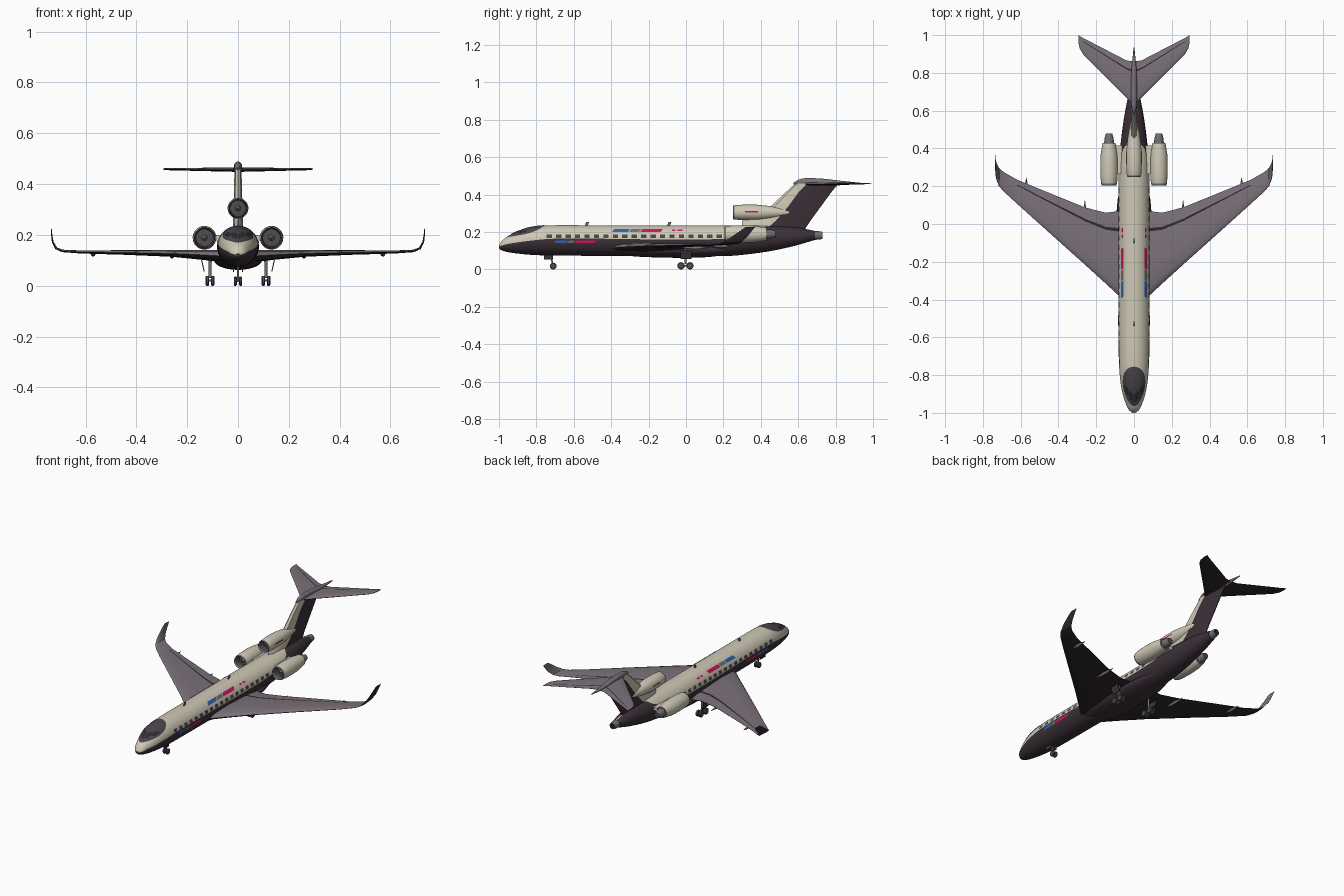
import bpy, bmesh, math
from mathutils import Vector
from math import sin, cos, pi, asin

if "Cube" in bpy.data.objects:
    bpy.data.objects.remove(bpy.data.objects["Cube"])

def mat(name, r, g, b):
    m = bpy.data.materials.new(name)
    m.diffuse_color = (r, g, b, 1)
    m.use_nodes = True
    m.node_tree.nodes["Principled BSDF"].inputs["Base Color"].default_value = m.diffuse_color
    return m

CREAM = mat("cream", .62, .58, .46)
PLUM = mat("dark_plum", .045, .03, .04)
GREY = mat("wing_grey", .2, .165, .195)
BLACK = mat("underside_black", .028, .021, .027)
GLASS = mat("window_grey", .065, .06, .068)
METAL = mat("metal_grey", .16, .16, .17)
TYRE = mat("tyre_grey", .075, .072, .078)
BLUE = mat("blue", .03, .12, .5)
PINK = mat("magenta", .6, .008, .11)

def mesh(name, verts, faces, mats, idx, outward=False):
    me = bpy.data.meshes.new(name)
    me.from_pydata(verts, [], faces)
    for m in mats:
        me.materials.append(m)
    me.polygons.foreach_set("material_index", idx)
    bm = bmesh.new()
    bm.from_mesh(me)
    bm.normal_update()
    if outward:  # open plates: turn faces away from the body axis
        for f in bm.faces:
            c = f.calc_center_median()
            if f.normal.dot(c - Vector((0, c.y, .154))) < 0:
                f.normal_flip()
    else:
        bmesh.ops.recalc_face_normals(bm, faces=bm.faces)
    bm.to_mesh(me)
    bm.free()
    ob = bpy.data.objects.new(name, me)
    bpy.context.collection.objects.link(ob)
    return ob

def loft(name, rings, mats, fm=lambda i, j: 0):
    n = len(rings[0])
    verts = [p for r in rings for p in r]
    faces, idx = [], []
    for i in range(len(rings) - 1):
        for j in range(n):
            k = (j + 1) % n
            faces.append((i*n + j, i*n + k, (i+1)*n + k, (i+1)*n + j))
            idx.append(fm(i, j))
    faces += [tuple(range(n)), tuple(range(len(verts) - n, len(verts)))]
    idx += [fm(0, 0), fm(len(rings) - 2, 0)]
    return mesh(name, verts, faces, mats, idx)

def rev(name, prof, c, mats, rows=None, axis="y", n=28):
    """Turned part: prof holds (position along axis, radius)."""
    rings = []
    for p, r in prof:
        ring = []
        for k in range(n):
            u, v = r*cos(2*pi*k/n), r*sin(2*pi*k/n)
            o = {"y": (u, p, v), "x": (p, u, v), "z": (u, v, p)}[axis]
            ring.append((c[0]+o[0], c[1]+o[1], c[2]+o[2]))
        rings.append(ring)
    return loft(name, rings, mats, lambda i, j: rows[i] if rows else 0)

def box(name, c, s, m, lean=(0, 0)):
    rings = []
    for z in (-1, 1):
        rings.append([(c[0] + a*s[0]/2 + z*lean[0], c[1] + b*s[1]/2 + z*lean[1], c[2] + z*s[2]/2)
                      for a, b in ((-1, -1), (1, -1), (1, 1), (-1, 1))])
    return loft(name, rings, [m])

def curve(st, y):
    """Smooth interpolation of a station table."""
    y = min(max(y, st[0][0]), st[-1][0])
    i = max(k for k in range(len(st) - 1) if st[k][0] <= y)
    a, b = st[i], st[i+1]
    p, q = st[max(i-1, 0)], st[min(i+2, len(st)-1)]
    h = b[0] - a[0]
    t = (y - a[0]) / h
    out = []
    for k in range(1, len(a)):
        m0 = (b[k]-p[k]) / (b[0]-p[0]) * h
        m1 = (q[k]-a[k]) / (q[0]-a[0]) * h
        out.append((2*t**3-3*t*t+1)*a[k] + (t**3-2*t*t+t)*m0 + (3*t*t-2*t**3)*b[k] + (t**3-t*t)*m1)
    return out

# fuselage stations: y, top, bottom, half width
BODY = [(-1, .128, .112, .008), (-.985, .152, .102, .027), (-.95, .177, .092, .044), (-.9, .203, .085, .06),
        (-.84, .224, .079, .071), (-.75, .235, .075, .079), (-.5, .236, .073, .082), (.2, .236, .071, .082),
        (.32, .236, .08, .08), (.45, .234, .098, .068), (.58, .226, .126, .05), (.69, .206, .158, .028)]
PAINT = [(-1, .122), (-.95, .137), (-.75, .162), (-.6, .165), (.24, .165), (.4, .21), (.46, .25), (.7, .26)]

def hull(name, st, paint, mats, steps):
    rings = []
    for s in range(steps + 1):
        y = st[0][0] + (st[-1][0] - st[0][0]) * (s/steps)**1.3
        t, b, w = curve(st, y)
        zc, rz = (t+b)/2, (t-b)/2
        a0 = asin(min(max((curve(paint, y)[0] - zc)/rz, -.98), .995))
        angs = [-pi/2 + (a0+pi/2)*i/12 for i in range(13)] + [a0 + (pi/2-a0)*i/10 for i in range(1, 11)]
        angs += [pi - a for a in reversed(angs[1:-1])]
        rings.append([(w*cos(a), y, zc + rz*sin(a)) for a in angs])
    return loft(name, rings, mats, lambda i, j: 1 if j < 12 or j >= 32 else 0)

hull("fuselage", BODY, PAINT, [CREAM, PLUM], 90)
hull("belly_fairing", [(-.42, .12, .09, .05), (-.25, .14, .068, .088), (.1, .14, .065, .09), (.28, .12, .09, .05)],
     [(-1, .5), (1, .5)], [PLUM, PLUM], 24)
rev("tail_exhaust", [(.685, .024), (.715, .022), (.73, .019), (.73, .013), (.715, .012)], (0, 0, .182), [METAL, BLACK], [0, 0, 0, 1])

# painted plates that follow the fuselage
def skin(y, a, off=.0015):
    t, b, w = curve(BODY, y)
    return ((w+off)*cos(a), y, (t+b)/2 + ((t-b)/2+off)*sin(a))

def plates(name, items, m, nu=4, nv=3):
    """items: (y0, y1, z0, z1, shear), repeated on both sides."""
    verts, faces = [], []
    for y0, y1, z0, z1, sh in items:
        for side in (0, 1):
            o = len(verts)
            for u in range(nu+1):
                for v in range(nv+1):
                    y = y0 + (y1-y0)*u/nu + sh*v/nv
                    t, b, w = curve(BODY, y)
                    a = asin((z0 + (z1-z0)*v/nv - (t+b)/2) / ((t-b)/2))
                    verts.append(skin(y, pi - a if side else a))
            for u in range(nu):
                for v in range(nv):
                    k = o + u*(nv+1) + v
                    faces.append((k, k+1, k+nv+2, k+nv+1))
    mesh(name, verts, faces, [m], [0]*len(faces), True)

plates("cabin_windows", [(y, y+.028, .167, .186, 0) for y in [-.745 + .0505*i for i in range(19)]], GLASS)
plates("blue_stripes", [(-.395, -.31, .2, .216, .012), (-.705, -.64, .141, .155, .01)], BLUE)
plates("grey_stripes", [(-.305, -.25, .2, .216, .012), (-.635, -.605, .141, .155, .01)], METAL)
plates("magenta_stripes", [(-.245, -.135, .2, .216, .012), (-.6, -.49, .141, .155, .01),
                           (-.075, -.055, .204, .212, 0), (-.045, -.02, .204, .212, 0)], PINK)

# cockpit mask: rounded patch over the nose, with darker panes
verts, faces, R, N = [], [], 8, 32
for r in range(R+1):
    for k in range(N):
        t = 2*pi*k/N
        verts.append(skin(-.86 + .105*r/R*sin(t), pi/2 + .98*r/R*cos(t), .002))
for r in range(R):
    for k in range(N):
        q = (k+1) % N
        faces.append((r*N+k, r*N+q, (r+1)*N+q, (r+1)*N+k))
mesh("cockpit_mask", verts, faces, [GLASS], [0]*len(faces), True)
verts, faces = [], []
for a0, a1, y0, y1 in ((.04, .42, -.945, -.9), (.47, .78, -.91, -.87)):
    for s in (-1, 1):
        o = len(verts)
        for u in range(5):
            for v in range(5):
                verts.append(skin(y0 + (y1-y0)*v/4 + .02*u/4, pi/2 + s*(a0 + (a1-a0)*u/4), .0035))
        faces += [(o+u*5+v, o+u*5+v+1, o+u*5+v+6, o+u*5+v+5) for u in range(4) for v in range(4)]
mesh("cockpit_panes", verts, faces, [BLACK], [0]*len(faces), True)

# lifting surfaces: x, leading y, trailing y, z, thickness, cant
FOIL = [(0, 0), (.02, .2), (.1, .4), (.35, .5), (.76, .27), (.8, .23), (1, .03)]
FOIL += [(c, -h) for c, h in reversed(FOIL[1:])]
def surface(name, secs, side, last):
    rings = [[(side*(x - sin(a)*h*t), y0 + (y1-y0)*c, z + cos(a)*h*t) for c, h in FOIL]
             for x, y0, y1, z, t, a in secs]
    loft(name, rings, [GREY, BLACK], lambda i, j: 1 if j >= 6 or (j == 4 and i < last) else 0)

WING = [(.04, -.42, .075, .116, .05, 0), (.08, -.38, .068, .118, .046, 0), (.15, -.315, .06, .122, .038, 0),
        (.26, -.215, .088, .127, .026, 0), (.45, -.045, .165, .131, .018, 0), (.62, .108, .235, .133, .012, 0),
        (.69, .172, .275, .137, .01, .25), (.715, .2, .297, .147, .009, .8), (.729, .24, .325, .172, .007, 1.3),
        (.733, .28, .348, .2, .005, 1.5), (.735, .318, .368, .226, .003, 1.55)]
STAB = [(0, .62, .86, .457, .018, 0), (.04, .67, .866, .457, .016, 0), (.27, .9, .985, .459, .009, 0),
        (.288, .93, .996, .459, .007, 0), (.295, .965, 1, .459, .003, 0)]
for s, side in ((1, "right"), (-1, "left")):
    surface(side + "_wing", WING, s, 5)
    surface(side + "_tailplane", STAB, s, 2)
    # flap track fairings
    for x, y, z, l in ((.26, .05, .116, .075), (.57, .19, .124, .055)):
        rev(side + "_flap_fairing", [(-l, .001), (-l*.5, .007), (0, .009), (l*.5, .006), (l, .001)], (s*x, y, z), [GREY], n=10)
    # side engine with pylon
    c = (s*.132, 0, .189)
    rev(side + "_engine", [(.25, .004), (.25, .034), (.215, .035), (.205, .039), (.215, .042), (.25, .0455), (.31, .0465),
        (.37, .044), (.43, .034), (.43, .026), (.455, .024), (.478, .017), (.478, .008)], c,
        [CREAM, METAL, TYRE], [2, 2, 1, 1, 0, 0, 0, 0, 1, 1, 1, 2])
    rev(side + "_spinner", [(.222, .001), (.235, .008), (.252, .012)], c, [METAL], n=16)
    box(side + "_engine_pylon", (s*.078, .34, .189), (.05, .15, .02), CREAM)
    # main landing gear
    box(side + "_gear_door", (s*.138, 0, .078), (.004, .06, .045), PLUM, (s*.005, 0))
    rev(side + "_main_leg", [(.03, .006), (.12, .007)], (s*.11, -.003, 0), [METAL], axis="z", n=12)
    box(side + "_bogie", (s*.11, -.003, .021), (.007, .055, .008), METAL)
    for y in (-.027, .021):
        for dx in (-.0105, .0105):
            rev(side + "_main_wheel", [(-.007, .009), (-.007, .016), (-.004, .0195), (.004, .0195), (.007, .016), (.007, .009)],
                (s*.11 + dx, y, .0195), [METAL, TYRE], [1]*5, "x", 20)
    rev(side + "_nose_wheel", [(-.006, .008), (-.006, .015), (-.003, .018), (.003, .018), (.006, .015), (.006, .008)],
        (s*.01, -.71, .018), [METAL, TYRE], [1]*5, "x", 20)
    box(side + "_nose_gear_door", (s*.018, -.735, .066), (.003, .05, .024), PLUM)
    box(side + "_engine_stripe", (s*.0405, .35, .308), (.002, .07, .007), PINK)

box("nose_leg", (0, -.718, .05), (.009, .009, .065), METAL, (0, -.008))
box("nose_axle", (0, -.71, .018), (.02, .006, .006), METAL)

# centre engine fading into the fin
rev("centre_engine", [(.3, .003), (.3, .031), (.26, .032), (.25, .035), (.258, .038), (.3, .041), (.38, .041),
    (.45, .034), (.52, .022), (.58, .012)], (0, 0, .305), [CREAM, METAL, TYRE], [2, 2, 1, 1, 0, 0, 0, 0, 0])
rev("centre_spinner", [(.27, .001), (.285, .008), (.302, .011)], (0, 0, .305), [METAL], n=16)

# fin: z, leading y, paint line y, trailing y, half thickness
FIN = [(.19, .3, .4, .62, .02), (.26, .3, .48, .665, .019), (.335, .45, .545, .72, .017),
       (.41, .53, .6, .775, .015), (.465, .59, .655, .82, .014)]
rings = []
for z, l, b, t, h in FIN:
    half = [(l+.2*(b-l), .7*h), (b, h), ((b+t)/2, .8*h), (t, .002)]
    rings.append([(0, l, z)] + [(x, y, z) for y, x in half] + [(-x, y, z) for y, x in reversed(half)])
loft("fin", rings, [CREAM, PLUM], lambda i, j: 1 if 2 <= j <= 6 else 0)

# fairing on top of the fin, and roof antennas
hull("fin_cap", [(.575, .465, .455, .003), (.62, .486, .45, .014), (.72, .486, .449, .016), (.82, .475, .45, .013),
                 (.935, .463, .457, .002)], [(0, .4), (1, .4)], [GREY, GREY], 20)
for y in (-.53, -.09):
    box("roof_antenna", (0, y, .243), (.004, .016, .022), METAL, (0, .005))

bpy.ops.object.select_all(action='SELECT')
bpy.context.view_layer.objects.active = bpy.data.objects["fuselage"]
bpy.ops.object.shade_smooth_by_angle(angle=math.radians(38))
